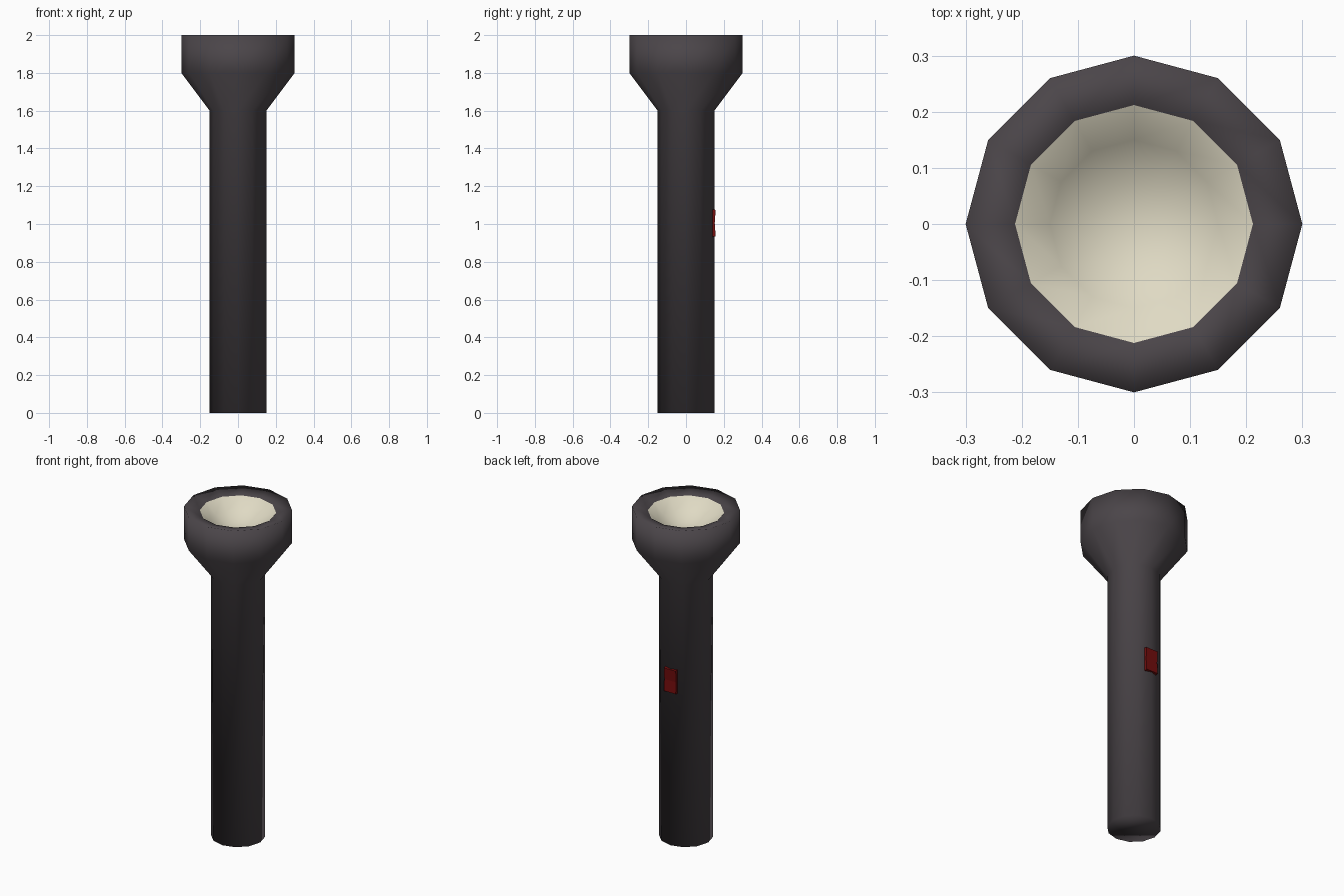
import bpy, bmesh, math

if "Cube" in bpy.data.objects:
    bpy.data.objects.remove(bpy.data.objects["Cube"])

SIDES = 12


def material(name, rgb):
    m = bpy.data.materials.new(name)
    m.diffuse_color = (*rgb, 1)
    m.use_nodes = True
    m.node_tree.nodes["Principled BSDF"].inputs["Base Color"].default_value = m.diffuse_color
    return m


def finish(name, bm, mats, smooth=True):
    bmesh.ops.recalc_face_normals(bm, faces=bm.faces)
    for f in bm.faces:
        f.smooth = smooth
    me = bpy.data.meshes.new(name)
    bm.to_mesh(me)
    bm.free()
    for m in mats:
        me.materials.append(m)
    ob = bpy.data.objects.new(name, me)
    bpy.context.collection.objects.link(ob)
    return ob


casing = material("charcoal casing", (0.07, 0.06, 0.067))
reflector = material("cream reflector", (0.74, 0.70, 0.55))
red = material("dark red switch", (0.17, 0.004, 0.004))

# Flashlight casing: one lathed profile from the foot to the bottom of the bowl
profile = [(0.15, 0), (0.15, 1.6), (0.30, 1.8), (0.30, 2.0),
           (0.212, 1.98), (0.15, 1.92), (0.075, 1.88)]
BOWL_START = 4
bm = bmesh.new()
rings = []
for r, z in profile:
    rings.append([bm.verts.new((r * math.cos(2 * math.pi * i / SIDES),
                                r * math.sin(2 * math.pi * i / SIDES), z))
                  for i in range(SIDES)])
for k in range(len(rings) - 1):
    for i in range(SIDES):
        j = (i + 1) % SIDES
        f = bm.faces.new((rings[k][i], rings[k][j], rings[k + 1][j], rings[k + 1][i]))
        f.material_index = int(k >= BOWL_START)
bm.faces.new(rings[0][::-1])
tip = bm.verts.new((0, 0, 1.87))
for i in range(SIDES):
    f = bm.faces.new((rings[-1][i], rings[-1][(i + 1) % SIDES], tip))
    f.material_index = 1
finish("flashlight_casing", bm, [casing, reflector])

# Rocker switch on the back: dished outline in y-z, extruded across x
outline = [(0.13, 0.93), (0.157, 0.935), (0.152, 1.005), (0.157, 1.075), (0.13, 1.08)]
bm = bmesh.new()
left, right = ([bm.verts.new((x, y, z)) for y, z in outline] for x in (-0.04, 0.04))
n = len(outline)
for i in range(n):
    j = (i + 1) % n
    bm.faces.new((left[i], left[j], right[j], right[i]))
bm.faces.new(left)
bm.faces.new(right[::-1])
finish("rocker_switch", bm, [red], smooth=False)
